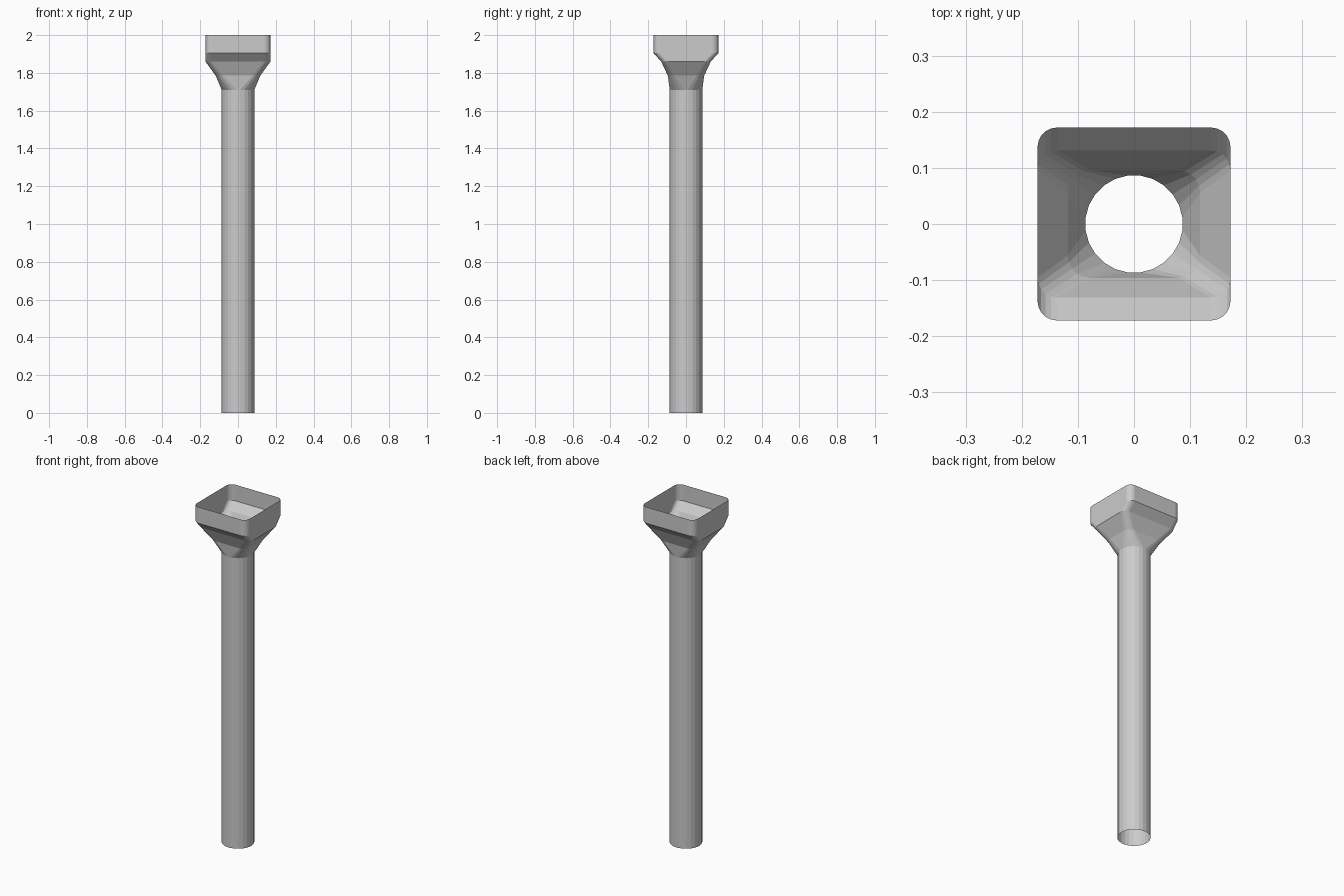
import bpy
import bmesh
from math import cos, sin, pi

cube = bpy.data.objects.get("Cube")
if cube:
    bpy.data.objects.remove(cube, do_unlink=True)

# Single plain grey
GREY = (0.6, 0.6, 0.6, 1.0)
grey = bpy.data.materials.new("plain grey")
grey.use_nodes = True
grey.diffuse_color = GREY
grey.node_tree.nodes["Principled BSDF"].inputs["Base Color"].default_value = GREY

CORNER_POINTS = 6
PIPE_RADIUS = 0.087


def circle(z):
    """Round section, with its points shared evenly between four quadrants."""
    count = 4 * CORNER_POINTS
    angles = [(i + 0.5) * 2 * pi / count for i in range(count)]
    return [(PIPE_RADIUS * cos(a), PIPE_RADIUS * sin(a), z) for a in angles]


def rounded_rect(half_x, half_y, radius, z):
    """Rounded rectangular section with the same point count as the circle."""
    points = []
    for quadrant, (sx, sy) in enumerate([(1, 1), (-1, 1), (-1, -1), (1, -1)]):
        for k in range(CORNER_POINTS):
            a = (quadrant + k / (CORNER_POINTS - 1)) * pi / 2
            points.append((sx * (half_x - radius) + radius * cos(a),
                           sy * (half_y - radius) + radius * sin(a), z))
    return points


def open_loft(name, sections):
    """Thin open shell through the sections, from bottom to top."""
    bm = bmesh.new()
    rings = [[bm.verts.new(p) for p in section] for section in sections]
    for low, high in zip(rings, rings[1:]):
        for i in range(len(low)):
            j = (i + 1) % len(low)
            bm.faces.new((low[i], low[j], high[j], high[i]))
    mesh = bpy.data.meshes.new(name)
    bm.to_mesh(mesh)
    bm.free()
    mesh.materials.append(grey)
    obj = bpy.data.objects.new(name, mesh)
    bpy.context.collection.objects.link(obj)
    return obj


# Sections where the parts meet
pipe_top = circle(1.71)
waist = rounded_rect(0.118, 0.096, 0.04, 1.785)
shoulder = rounded_rect(0.172, 0.131, 0.035, 1.86)
rim_base = rounded_rect(0.172, 0.172, 0.035, 1.905)
rim_top = rounded_rect(0.172, 0.172, 0.035, 2.0)

# Downpipe, tapered funnel and square collar, all hollow
open_loft("downpipe", [circle(0), pipe_top])
open_loft("funnel", [pipe_top, waist, shoulder, rim_base])
open_loft("square_collar", [rim_base, rim_top])
